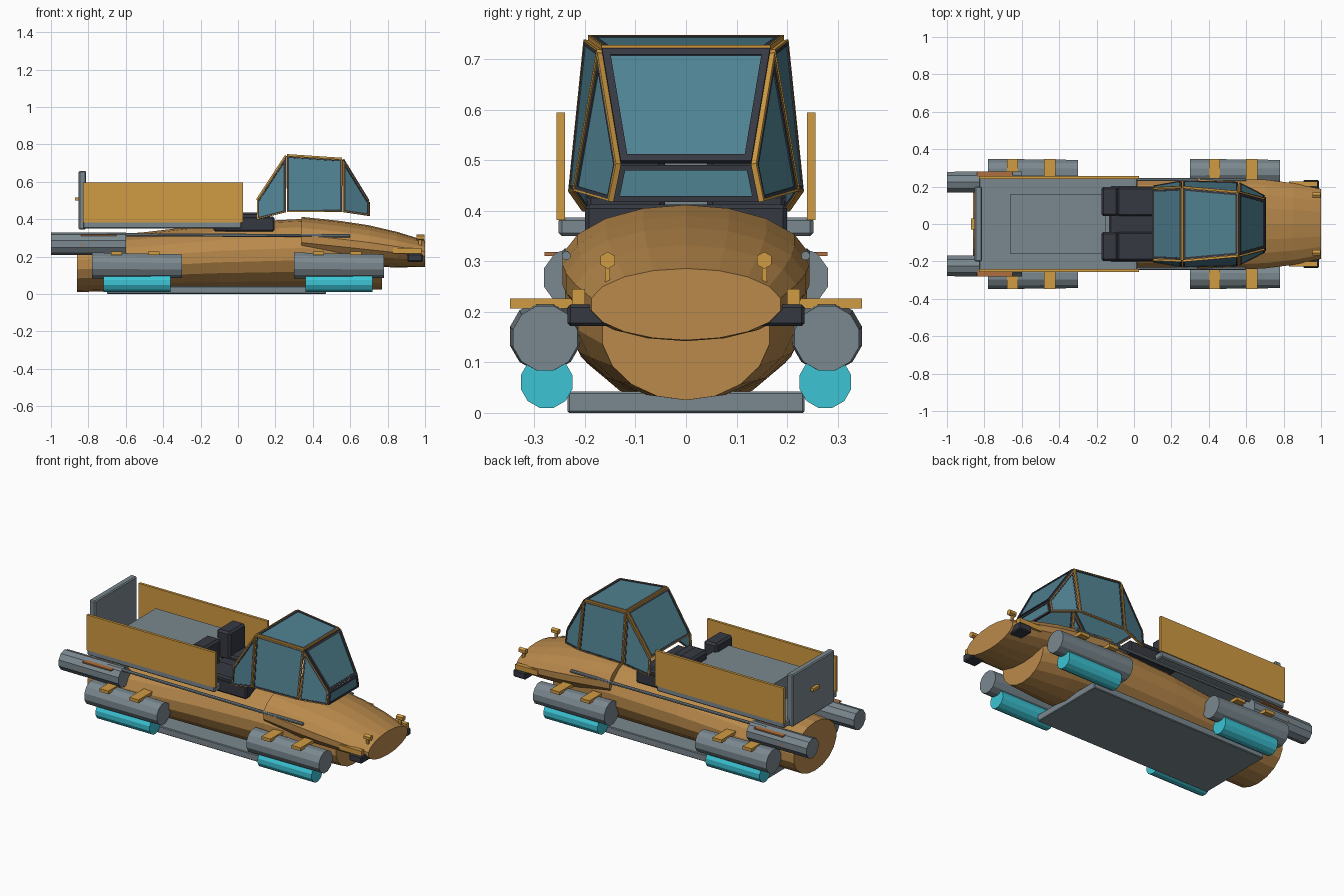
import bpy, bmesh, math
from mathutils import Vector

if "Cube" in bpy.data.objects:
    bpy.data.objects.remove(bpy.data.objects["Cube"])


def material(name, r, g, b):
    m = bpy.data.materials.new(name)
    m.diffuse_color = [(c / 255 / 12.92 if c < 11 else ((c / 255 + .055) / 1.055) ** 2.4)
                       for c in (r, g, b)] + [1]
    m.use_nodes = True
    m.node_tree.nodes["Principled BSDF"].inputs["Base Color"].default_value = m.diffuse_color
    return m


HULL = material("bronze hull", 186, 138, 76)
YELLOW = material("ochre yellow", 208, 155, 66)
GREY = material("steel grey", 122, 136, 143)
DARK = material("charcoal", 54, 57, 66)
CYAN = material("glowing cyan", 60, 196, 212)
GLASS = material("teal glass", 80, 130, 146)
COPPER = material("copper", 176, 112, 64)


def finish(name, bm, mat):
    bmesh.ops.recalc_face_normals(bm, faces=bm.faces)
    me = bpy.data.meshes.new(name)
    bm.to_mesh(me)
    bm.free()
    me.materials.append(mat)
    ob = bpy.data.objects.new(name, me)
    bpy.context.collection.objects.link(ob)
    return ob


def box(name, x, y, z, mat, bevel=0.0):
    """Box from (min, max) ranges on each axis."""
    bm = bmesh.new()
    bmesh.ops.create_cube(bm, size=1)
    for v in bm.verts:
        v.co = [(a[0] + a[1]) / 2 + c * (a[1] - a[0]) for a, c in zip((x, y, z), v.co)]
    ob = finish(name, bm, mat)
    if bevel:
        mod = ob.modifiers.new("bevel", 'BEVEL')
        mod.width, mod.segments = bevel, 1
    return ob


def loft(name, stations, sides, mat, y=0.0):
    """Elliptical sections along x: (x, half width, centre z, half height)."""
    bm = bmesh.new()
    rings = []
    for x, ry, zc, rz in stations:
        ring = []
        for i in range(sides):
            a = 2 * math.pi * (i + .5) / sides
            ring.append(bm.verts.new((x, y + ry * math.cos(a), zc + rz * math.sin(a))))
        rings.append(ring)
    for a, b in zip(rings, rings[1:]):
        for i in range(sides):
            j = (i + 1) % sides
            bm.faces.new((a[i], a[j], b[j], b[i]))
    bm.faces.new(rings[0])
    bm.faces.new(rings[-1])
    return finish(name, bm, mat)


def inset_loop(pts, d):
    """Move every edge of a flat quad inward by d."""
    out = []
    n = len(pts)
    for i, p in enumerate(pts):
        a = (pts[i - 1] - p).normalized()
        b = (pts[(i + 1) % n] - p).normalized()
        out.append(p + (a + b) * (d / max(a.cross(b).length, .3)))
    return out


def slab(name, faces, mat, thick):
    bm = bmesh.new()
    for f in faces:
        bm.faces.new([bm.verts.new(p) for p in f])
    bmesh.ops.remove_doubles(bm, verts=bm.verts, dist=1e-5)
    ob = finish(name, bm, mat)
    mod = ob.modifiers.new("thickness", 'SOLIDIFY')
    mod.thickness, mod.offset = thick, 0
    return ob


def window(name, corners, frame_width, trim=False):
    """Framed glass pane, optionally with a thin outer ochre trim."""
    pts = [Vector(c) for c in corners]
    loops = [inset_loop(pts, d) for d in (.003, .007, .003 + frame_width)]

    def ring(o, i):
        return [(o[k], o[(k + 1) % 4], i[(k + 1) % 4], i[k]) for k in range(4)]
    if trim:
        slab(name + "_trim", ring(loops[0], loops[1]), YELLOW, .012)
        slab(name + "_frame", ring(loops[1], loops[2]), DARK, .01)
    else:
        slab(name + "_frame", ring(loops[0], loops[2]), DARK, .012)
    slab(name + "_glass", [loops[2]], GLASS, .004)


# Hull, nose shell and belly plate
loft("main_hull", [(-.86, .205, .157, .147), (-.5, .225, .175, .155), (-.1, .24, .2, .178),
                   (.34, .243, .213, .188), (.55, .22, .195, .17), (.77, .168, .16, .135)], 18, HULL)
loft("nose_shell", [(.34, .248, .295, .117), (.55, .248, .273, .117), (.7, .241, .256, .111),
                    (.85, .222, .237, .095), (1.0, .19, .215, .071)], 18, HULL)
box("belly_plate", (-.7, .47), (-.235, .235), (0, .042), GREY, .004)

# Cargo bed
box("bed_floor", (-.83, .02), (-.252, .252), (.35, .387), GREY, .006)
box("cargo_crate", (-.66, -.15), (-.16, .16), (.38, .52), GREY)
box("tailgate", (-.852, -.812), (-.2, .2), (.345, .658), GREY, .006)
box("tailgate_handle", (-.872, -.85), (-.03, .03), (.5, .517), YELLOW)

# Cockpit base
box("cockpit_base", (-.13, .195), (-.2, .2), (.335, .413), DARK, .008)

# Parts repeated on both sides
for s, tag in ((-1, "right"), (1, "left")):
    def side(a, b):
        return tuple(sorted((s * a, s * b)))

    box("bed_panel_" + tag, (-.83, .028), side(.24, .256), (.382, .595), YELLOW)
    box("seat_back_" + tag, (-.175, -.085), side(.042, .198), (.4, .57), DARK, .012)
    box("seat_cushion_" + tag, (-.09, .12), side(.042, .198), (.4, .435), DARK, .01)

    # Rear engine with fins and long rail
    loft("engine_" + tag, [(-1, .058, .268, .06), (-.6, .06, .268, .06)], 10, GREY, s * .224)
    for i, z in enumerate((.263, .315)):
        box("engine_fin_%s_%d" % (tag, i), (-.84, -.65), side(.22, .28), (z - .004, z + .004), COPPER)
    loft("side_rail_" + tag, [(-.7, .009, .317, .009), (.6, .009, .311, .009)], 8, GREY, s * .237)

    # Hover pods with glow tubes and brackets
    for x0, end in ((-.78, "rear"), (.30, "front")):
        n = end + "_" + tag
        loft("pod_" + n, [(x0, .072, .152, .072), (x0 + .48, .066, .148, .066)], 12, GREY, s * .279)
        loft("glow_tube_" + n, [(x0 + .06, .053, .061, .053), (x0 + .42, .053, .061, .053)],
             12, CYAN, s * .276)
        for i, dx in enumerate((.1, .3)):
            box("pod_bracket_%s_%d" % (n, i), (x0 + dx, x0 + dx + .06), side(.2, .348),
                (.207, .226), YELLOW)

    # Nose fittings
    box("bumper_" + tag, (.905, .988), side(.13, .235), (.172, .215), DARK, .006)
    box("nose_marker_" + tag, (.83, .98), side(.2, .226), (.215, .245), YELLOW)
    loft("headlamp_" + tag, [(.955, .017, .302, .017), (.998, .017, .302, .017)], 6, YELLOW, s * .155)
    box("lamp_stem_" + tag, (.965, .98), side(.15, .16), (.25, .3), YELLOW)

# Canopy stations: (x, low half width, low z, high half width, high z)
stations = [(.10, .2, .395, .19, .5), (.258, .228, .435, .197, .742),
            (.56, .22, .436, .17, .722), (.7, .148, .415, .132, .494)]


def low(i, s):
    x, w, z = stations[i][:3]
    return (x, s * w, z)


def high(i, s):
    return (stations[i][0], s * stations[i][3], stations[i][4])


for i, part in enumerate(("rear", "middle", "front")):
    for s, tag in ((-1, "right"), (1, "left")):
        window("%s_window_%s" % (part, tag), [low(i, s), low(i + 1, s), high(i + 1, s), high(i, s)],
               .011, True)
    window(("rear_screen", "roof_panel", "windscreen")[i],
           [high(i, -1), high(i + 1, -1), high(i + 1, 1), high(i, 1)], .015, i < 2)
window("lower_windscreen", [low(3, -1), low(3, 1), high(3, 1), high(3, -1)], .011)
